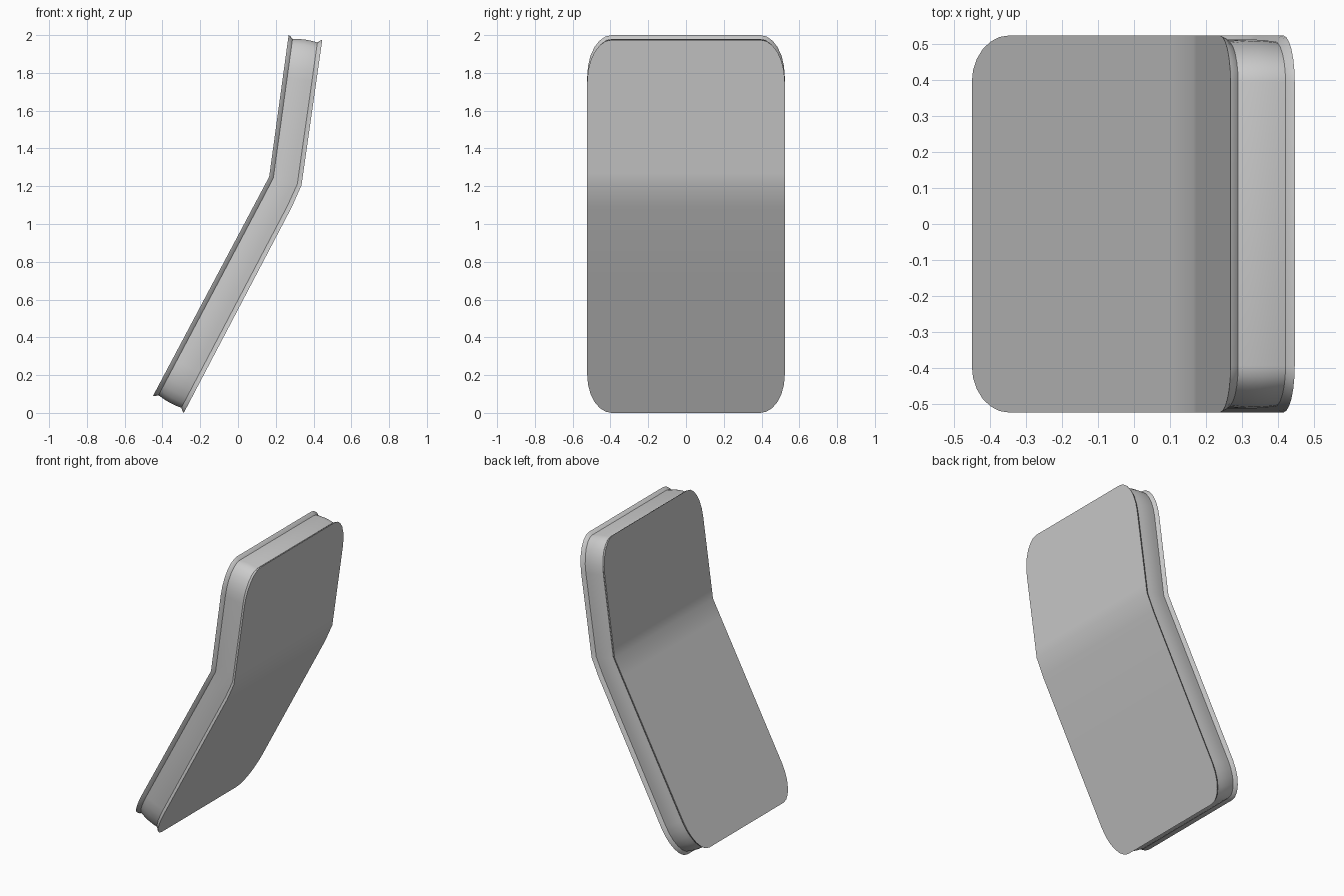
import bpy, bmesh, math

if "Cube" in bpy.data.objects:
    bpy.data.objects.remove(bpy.data.objects["Cube"])

# Bent panel: rounded outline swept through its thickness along a kinked side profile
LENGTH, BEND, HALF_W = 2.07, 1.313, 0.523
BACK = [(0, -0.45, 0.09), (BEND, 0.165, 1.25), (LENGTH, 0.268, 2.0)]
FRONT = [(0, -0.287, 0.0), (BEND - 0.12, 0.285, 1.09), (BEND, 0.336, 1.205), (LENGTH, 0.446, 1.975)]
CORNER_Y, CORNER_S, STEPS = 0.13, 0.22, 6


def along(path, s):
    for (s0, x0, z0), (s1, x1, z1) in zip(path, path[1:]):
        if s <= s1 or s1 == LENGTH:
            k = (s - s0) / (s1 - s0)
            return x0 + k * (x1 - x0), z0 + k * (z1 - z0)


def rows(inset):
    """(distance along panel, half width) pairs from bottom to top."""
    arc = []
    for i in range(STEPS + 1):
        a = i / STEPS * math.pi / 2
        arc.append((inset + (CORNER_S - inset) * (1 - math.cos(a)),
                    HALF_W - CORNER_Y + (CORNER_Y - inset) * math.sin(a)))
    mid = [(s, HALF_W - inset) for s in (0.75, BEND - 0.12, BEND, BEND + 0.06)]
    return arc + mid + [(LENGTH - s, w) for s, w in reversed(arc)]


# Thickness layers: outer lips with a shallow recessed rim band between them
LAYERS = [(0, 0), (0.06, 0.005), (0.13, 0.017), (0.3, 0.013), (0.5, 0.011),
          (0.7, 0.013), (0.87, 0.017), (0.94, 0.005), (1, 0)]

bm = bmesh.new()
rings = []
for t, inset in LAYERS:
    left, right = [], []
    for s, w in rows(inset):
        (xb, zb), (xf, zf) = along(BACK, s), along(FRONT, s)
        x, z = xb + t * (xf - xb), zb + t * (zf - zb)
        left.append(bm.verts.new((x, -w, z)))
        right.append(bm.verts.new((x, w, z)))
    rings.append((left, right))

# Rim
for (l0, r0), (l1, r1) in zip(rings, rings[1:]):
    a, b = l0 + r0[::-1], l1 + r1[::-1]
    for i in range(len(a)):
        j = (i + 1) % len(a)
        bm.faces.new((a[i], a[j], b[j], b[i]))

# Broad back and front faces
for left, right in (rings[0], rings[-1]):
    for i in range(len(left) - 1):
        bm.faces.new((left[i], right[i], right[i + 1], left[i + 1]))

bmesh.ops.recalc_face_normals(bm, faces=bm.faces)
mesh = bpy.data.meshes.new("bent_panel")
bm.to_mesh(mesh)
bm.free()
panel = bpy.data.objects.new("bent_panel", mesh)
bpy.context.collection.objects.link(panel)
bpy.context.view_layer.objects.active = panel
panel.select_set(True)
bpy.ops.object.shade_smooth_by_angle(angle=math.radians(35))
